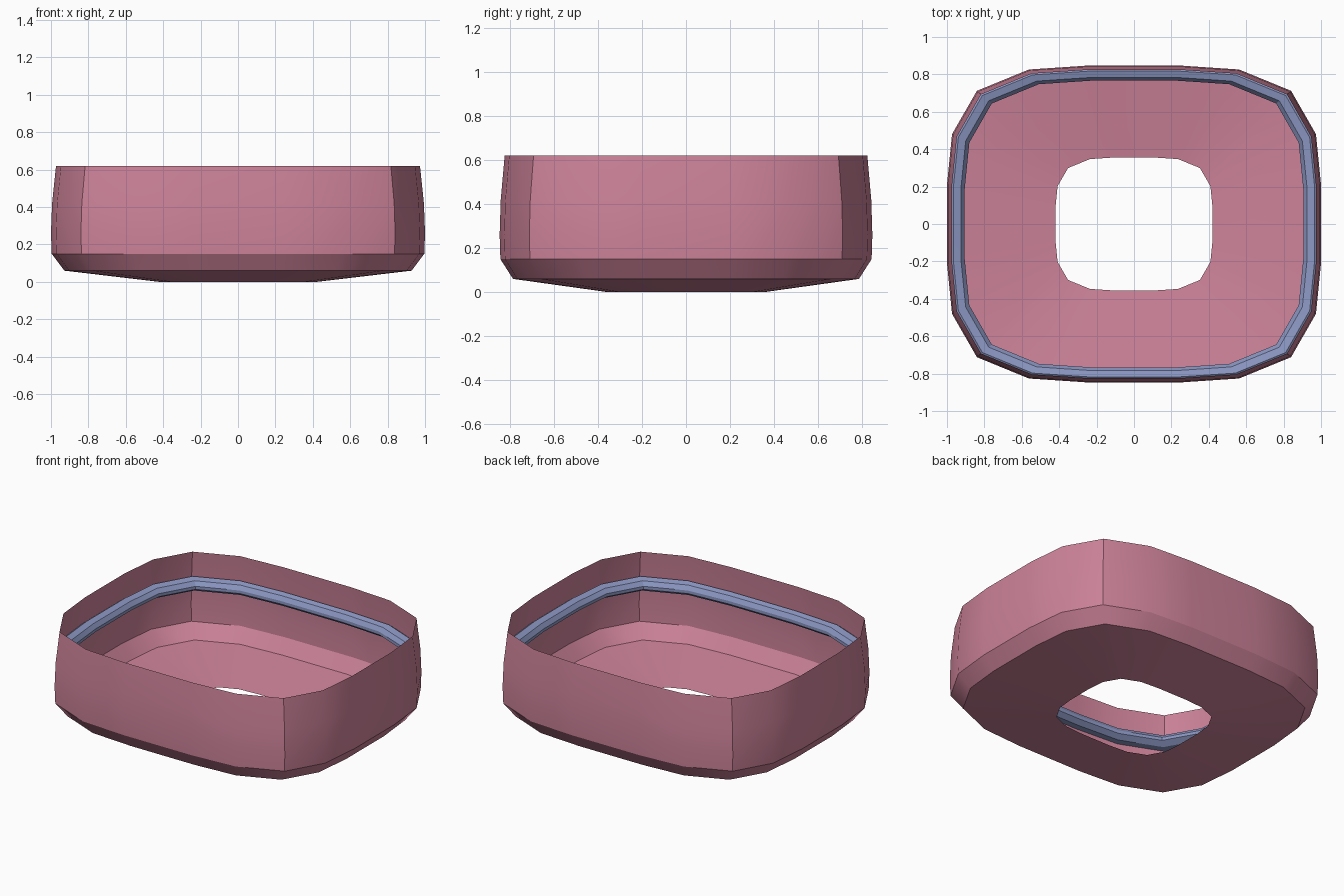
import bpy, bmesh, math

cube = bpy.data.objects.get("Cube")
if cube:
    bpy.data.objects.remove(cube, do_unlink=True)


def material(name, color):
    m = bpy.data.materials.new(name)
    m.use_nodes = True
    m.diffuse_color = (*color, 1)
    bsdf = next(n for n in m.node_tree.nodes if n.type == 'BSDF_PRINCIPLED')
    bsdf.inputs["Base Color"].default_value = (*color, 1)
    return m


pink = material("dusty pink", (0.61, 0.225, 0.32))
blue = material("slate blue", (0.26, 0.31, 0.54))

# Rounded-rectangle outline: one quarter, mirrored into a full loop
quarter = [(1.0, 0.21), (0.973, 0.48), (0.84, 0.712), (0.562, 0.826), (0.25, 0.847)]
half = quarter + [(-x, y) for x, y in reversed(quarter)]
outline = half + [(-x, -y) for x, y in half]


def loft(name, profile, mat, closed=False):
    """Sweep a (scale, height) profile round the outline."""
    bm = bmesh.new()
    rings = [[bm.verts.new((x * s, y * s, z)) for x, y in outline] for s, z in profile]
    pairs = list(zip(rings, rings[1:]))
    if closed:
        pairs.append((rings[-1], rings[0]))
    n = len(outline)
    for a, b in pairs:
        for i in range(n):
            j = (i + 1) % n
            bm.faces.new((a[i], a[j], b[j], b[i]))
    if closed:
        bmesh.ops.recalc_face_normals(bm, faces=bm.faces)
    mesh = bpy.data.meshes.new(name)
    bm.to_mesh(mesh)
    bm.free()
    mesh.materials.append(mat)
    obj = bpy.data.objects.new(name, mesh)
    bpy.context.collection.objects.link(obj)
    bpy.ops.object.select_all(action='DESELECT')
    obj.select_set(True)
    bpy.context.view_layer.objects.active = obj
    bpy.ops.object.shade_smooth_by_angle(angle=math.radians(30))
    return obj


# Thin open shell: sloped floor with a central hole, chamfer, bulging wall
loft("shell", [(0.42, 0.0), (0.928, 0.06), (0.996, 0.15), (1.0, 0.26),
               (0.994, 0.42), (0.973, 0.62)], pink)

# Raised trim band running round the inside of the wall
loft("inner_trim", [(0.988, 0.445), (0.965, 0.462), (0.925, 0.452), (0.905, 0.425),
                    (0.905, 0.405), (0.94, 0.38), (0.988, 0.38)], blue, closed=True)
